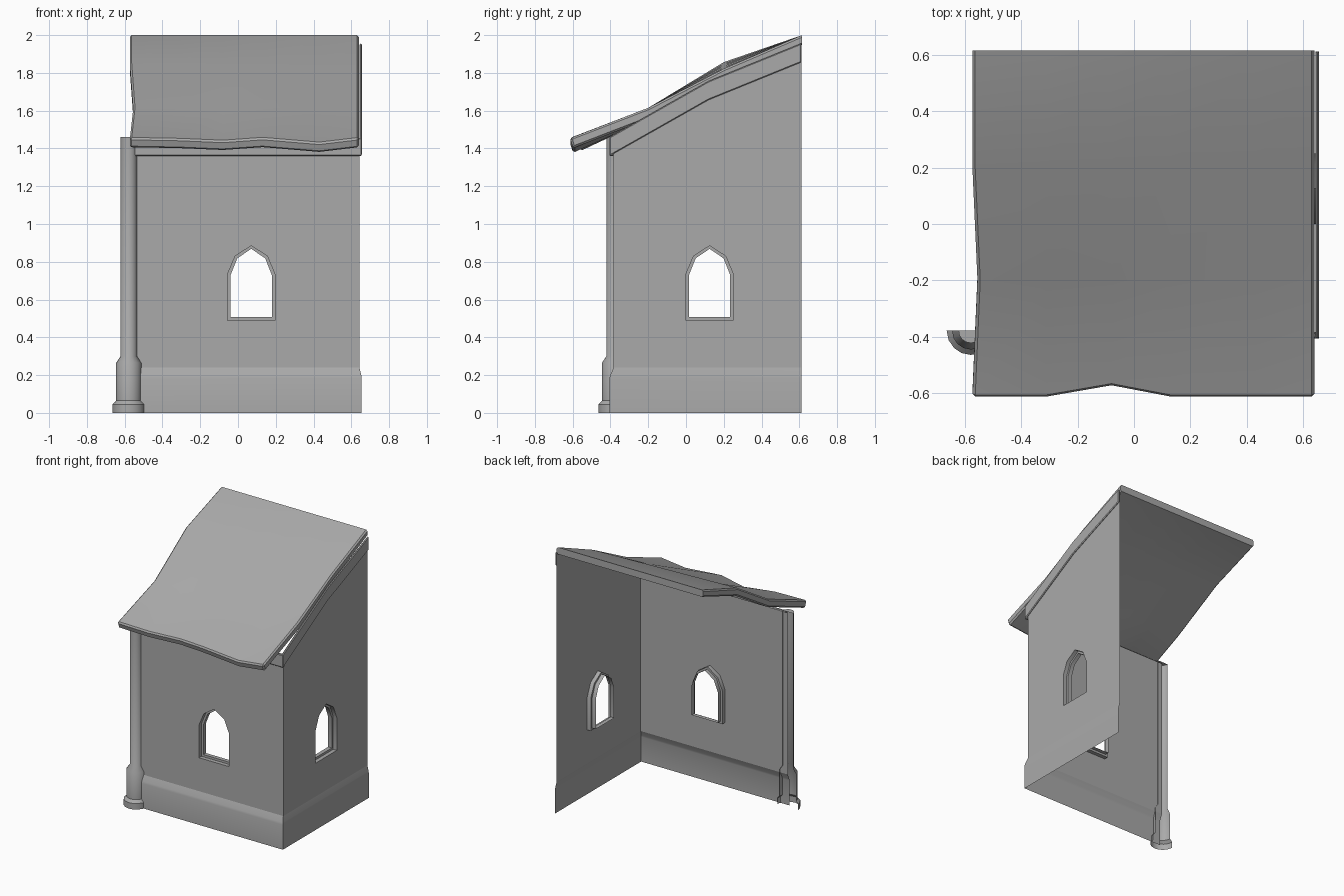
import bpy, bmesh, math
from mathutils import Vector

cube = bpy.data.objects.get("Cube")
if cube:
    bpy.data.objects.remove(cube, do_unlink=True)

grey = bpy.data.materials.new("plain grey")
grey.use_nodes = True
grey.diffuse_color = (0.4, 0.4, 0.4, 1)
grey.node_tree.nodes["Principled BSDF"].inputs["Base Color"].default_value = (0.4, 0.4, 0.4, 1)

WALL_Y, WALL_X, LEFT, BACK = -0.383, 0.643, -0.575, 0.612


def front(u, z, d=0):
    """Point on the front wall, d is depth inwards."""
    return Vector((u, WALL_Y + d, z))


def side(u, z, d=0):
    """Point on the side wall, d is depth inwards."""
    return Vector((WALL_X - d, u, z))


def finish(name, bm, angle=35):
    mesh = bpy.data.meshes.new(name)
    bm.to_mesh(mesh)
    bm.free()
    obj = bpy.data.objects.new(name, mesh)
    bpy.context.collection.objects.link(obj)
    mesh.materials.append(grey)
    bpy.ops.object.select_all(action='DESELECT')
    obj.select_set(True)
    bpy.context.view_layer.objects.active = obj
    bpy.ops.object.shade_smooth_by_angle(angle=math.radians(angle))
    return obj


def skin(bm, rows, closed=False):
    """Join rows of points with quads."""
    grid = [[bm.verts.new(p) for p in row] for row in rows]
    n = len(grid[0])
    for a, b in zip(grid, grid[1:]):
        for i in range(n if closed else n - 1):
            j = (i + 1) % n
            bm.faces.new((a[i], a[j], b[j], b[i]))
    return grid


def window_loop(centre, sx=1, sz=1):
    mid = 0.6875
    half = [(0.125, 0.49), (0.125, 0.735), (0.085, 0.83)]
    pts = half + [(0, 0.885)] + [(-u, z) for u, z in reversed(half)]
    return [(centre + u * sx, mid + (z - mid) * sz) for u, z in pts]


def wall(name, place, outline, centre, outward):
    """Flat wall sheet with a pointed window opening."""
    bm = bmesh.new()
    for loop in (outline, window_loop(centre)):
        vs = [bm.verts.new(place(*p)) for p in loop]
        for i, v in enumerate(vs):
            bm.edges.new((v, vs[(i + 1) % len(vs)]))
    bmesh.ops.triangle_fill(bm, edges=bm.edges[:], use_beauty=True, normal=outward)
    for f in bm.faces:
        f.normal_update()
        if f.normal.dot(outward) < 0:
            f.normal_flip()
    finish(name, bm)


def window_frame(name, place, centre):
    """Stepped reveal set into the wall."""
    outer, inner = window_loop(centre), window_loop(centre, 0.87, 0.917)
    bm = bmesh.new()
    steps = [(outer, 0), (outer, 0.03), (inner, 0.03), (inner, 0.06)]
    skin(bm, [[place(u, z, d) for u, z in loop] for loop, d in steps], True)
    finish(name, bm)


def board(name, place, lower, upper, thick):
    """Bevelled trim board fixed to the outside of a wall."""
    bm = bmesh.new()
    rows = []
    for (u, z0), (_, z1) in zip(lower, upper):
        rows.append([place(u, z0), place(u, z0, -thick), place(u, z1, -thick), place(u, z1)])
    grid = skin(bm, rows, True)
    bm.faces.new(grid[0])
    bm.faces.new(grid[-1])
    bmesh.ops.recalc_face_normals(bm, faces=bm.faces)
    sharp = [e for e in bm.edges if e.calc_face_angle(0) > 0.9]
    bmesh.ops.bevel(bm, geom=sharp, offset=0.005, segments=1, affect='EDGES')
    finish(name, bm, 30)


# Walls and windows
wall("front_wall", front, [(LEFT, 0.24), (WALL_X, 0.24), (WALL_X, 1.45), (LEFT, 1.45)],
     0.07, Vector((0, -1, 0)))
wall("side_wall", side, [(WALL_Y, 0.24), (BACK, 0.24), (BACK, 1.94), (0.12, 1.74), (WALL_Y, 1.45)],
     0.125, Vector((1, 0, 0)))
window_frame("front_window_frame", front, 0.07)
window_frame("side_window_frame", side, 0.125)

# Plinth running round the corner
bm = bmesh.new()
rows = []
for out, z in [(1, 0), (1, 0.185), (0.8, 0.2), (0, 0.24)]:
    x, y = WALL_X + 0.012 * out, WALL_Y - 0.022 * out
    rows.append([(LEFT, y, z), (x, y, z), (x, BACK, z)])
skin(bm, rows)
finish("plinth", bm)

# Trim boards under the eaves
board("front_trim", front, [(-0.55, 1.36), (0.655, 1.36)], [(-0.55, 1.455), (0.655, 1.455)], 0.022)
low = [(-0.405, 1.36), (0.12, 1.657), (BACK, 1.857)]
board("side_trim", side, low, [(u, z + 0.1) for u, z in low], 0.013)

# Half column at the free end of the front wall
bm = bmesh.new()
profile = [(0.086, 0), (0.086, 0.045), (0.067, 0.065), (0.067, 0.265), (0.044, 0.3), (0.044, 1.46)]
arc = [math.pi * (1 + i / 8) for i in range(9)]
grid = skin(bm, [[(-0.578 + r * math.cos(a), -0.378 + r * math.sin(a), z) for a in arc]
                 for r, z in profile])
bm.faces.new(grid[-1])
finish("column", bm)

# Sagging roof slab
xs = [-0.573, -0.31, -0.08, 0.13, 0.43, 0.64]
eave_z = [1.455, 1.45, 1.44, 1.455, 1.43, 1.455]
eave_y = [-0.615, -0.615, -0.575, -0.615, -0.615, -0.615]
bm = bmesh.new()
rows = []
for r in range(4):
    top = []
    for i, x in enumerate(xs):
        t = (x - xs[0]) / (xs[-1] - xs[0])
        y = (eave_y[i], -0.2, 0.2, 0.615)[r]
        z = (eave_z[i], 1.615, 1.857 - 0.035 * t, 2.0)[r]
        top.append(Vector((x + (0.018 if r == 1 and i == 0 else 0), y, z)))
    drop = Vector((0, 0 if r == 3 else 0.018, -0.052))
    rows.append(top + [p + drop for p in reversed(top)])
grid = skin(bm, rows, True)
n = len(xs)
for row in (grid[0], grid[-1]):
    for i in range(n - 1):
        bm.faces.new((row[i], row[i + 1], row[-2 - i], row[-1 - i]))
bmesh.ops.recalc_face_normals(bm, faces=bm.faces)
sharp = [e for e in bm.edges if e.calc_face_angle(0) > 0.9
         and not all(v.co.y > 0.6 for v in e.verts)]
bmesh.ops.bevel(bm, geom=sharp, offset=0.01, segments=1, affect='EDGES')
finish("roof", bm, 30)
